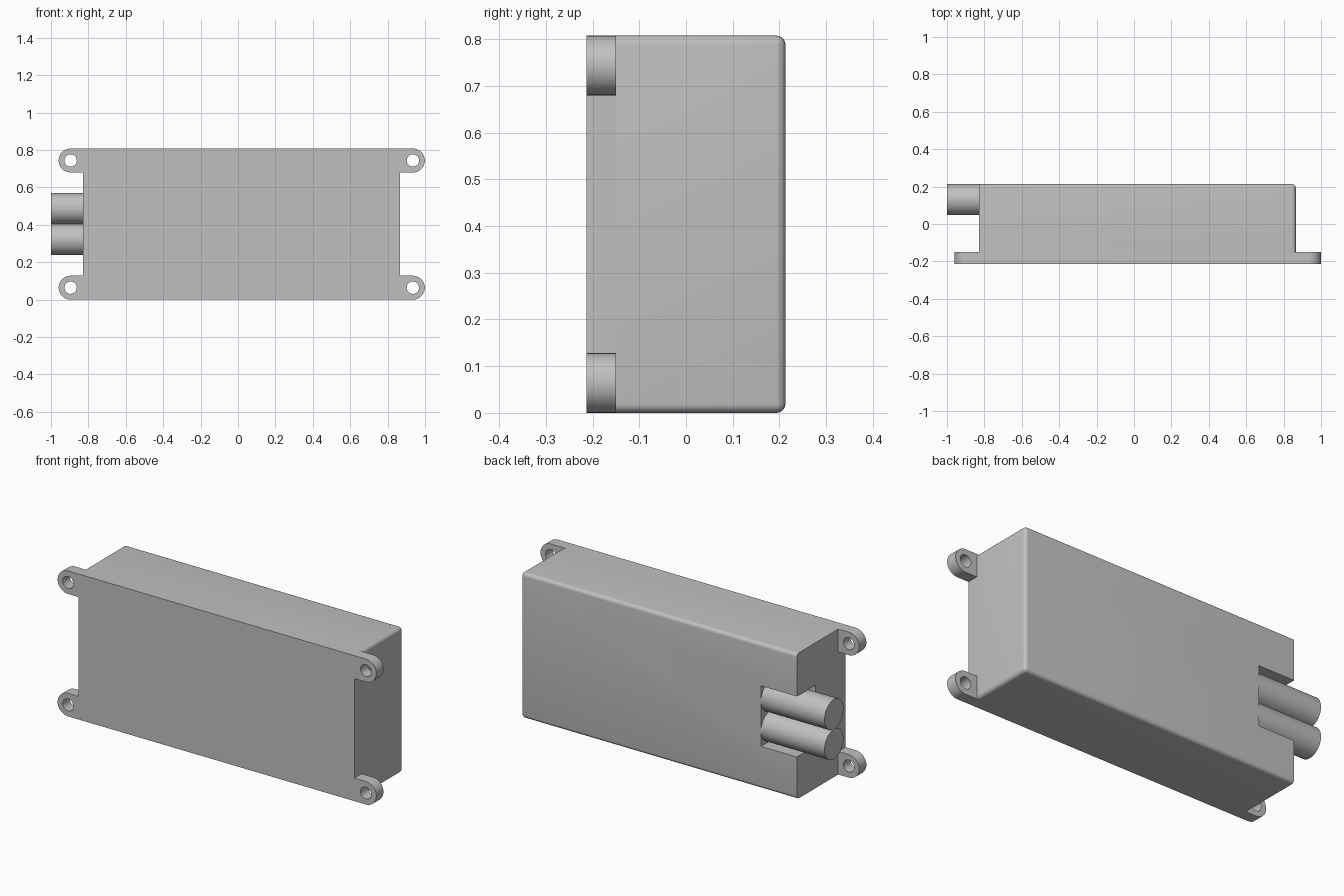
import bpy, bmesh, math
from mathutils import Matrix, Vector

cube = bpy.data.objects.get("Cube")
if cube:
    bpy.data.objects.remove(cube, do_unlink=True)

GREY = (0.53, 0.53, 0.53, 1)
mat = bpy.data.materials.new("light grey")
mat.use_nodes = True
mat.diffuse_color = GREY
mat.node_tree.nodes["Principled BSDF"].inputs["Base Color"].default_value = GREY

# Main dimensions
LEFT, RIGHT = -0.83, 0.865
FRONT, PLATE_BACK, BACK = -0.213, -0.15, 0.213
HEIGHT = 0.808
TAB_R, HOLE_R = 0.064, 0.033
TABS_X = (-0.895, 0.935)
CABLE_R = 0.083
NOTCH_X = -0.61
MID_Z = HEIGHT / 2


def finish(name, bm):
    bmesh.ops.recalc_face_normals(bm, faces=bm.faces)
    mesh = bpy.data.meshes.new(name)
    bm.to_mesh(mesh)
    bm.free()
    mesh.materials.append(mat)
    obj = bpy.data.objects.new(name, mesh)
    bpy.context.collection.objects.link(obj)
    return obj


def select(obj):
    bpy.ops.object.select_all(action="DESELECT")
    obj.select_set(True)
    bpy.context.view_layer.objects.active = obj


def box(x0, x1, y0, y1, z0, z1):
    bm = bmesh.new()
    size = Matrix.Diagonal((x1 - x0, y1 - y0, z1 - z0, 1))
    place = Matrix.Translation(((x0 + x1) / 2, (y0 + y1) / 2, (z0 + z1) / 2))
    bmesh.ops.create_cube(bm, size=1, matrix=place @ size)
    return bm


def cylinder(centre, radius, depth, axis):
    bm = bmesh.new()
    turn = Vector((0, 0, 1)).rotation_difference(Vector(axis)).to_matrix().to_4x4()
    bmesh.ops.create_cone(bm, cap_ends=True, segments=48, radius1=radius, radius2=radius,
                          depth=depth, matrix=Matrix.Translation(centre) @ turn)
    return bm


def cut(obj, cutter):
    cutter.hide_render = True
    mod = obj.modifiers.new("cut", "BOOLEAN")
    mod.operation = "DIFFERENCE"
    mod.solver = "EXACT"
    mod.object = cutter
    select(obj)
    bpy.ops.object.modifier_apply(modifier=mod.name)
    bpy.data.objects.remove(cutter, do_unlink=True)


def smooth(obj):
    select(obj)
    bpy.ops.object.shade_smooth_by_angle(angle=math.radians(35))


# Mounting plate: outline with a round-ended tab at each corner
def tab_arc(cx, cz, start):
    return [(cx + TAB_R * math.cos(a), cz + TAB_R * math.sin(a))
            for a in (start + math.pi * i / 20 for i in range(21))]


low, high = TAB_R, HEIGHT - TAB_R
down, up = -math.pi / 2, math.pi / 2
outline = tab_arc(TABS_X[1], low, down)
outline += [(RIGHT, 2 * TAB_R), (RIGHT, HEIGHT - 2 * TAB_R)]
outline += tab_arc(TABS_X[1], high, down) + tab_arc(TABS_X[0], high, up)
outline += [(LEFT, HEIGHT - 2 * TAB_R), (LEFT, 2 * TAB_R)]
outline += tab_arc(TABS_X[0], low, up)
bm = bmesh.new()
face = bm.faces.new([bm.verts.new((x, FRONT, z)) for x, z in outline])
grown = bmesh.ops.extrude_face_region(bm, geom=[face])["geom"]
bmesh.ops.translate(bm, vec=(0, PLATE_BACK - FRONT, 0),
                    verts=[v for v in grown if isinstance(v, bmesh.types.BMVert)])
plate = finish("mounting_plate", bm)

# Screw holes
for x in TABS_X:
    for z in (low, high):
        cut(plate, finish("hole_cutter", cylinder((x, PLATE_BACK, z), HOLE_R, 0.4, (0, 1, 0))))
smooth(plate)

# Housing: rounded at the back and the plain end, sharp at the cable end
bm = box(LEFT, RIGHT, PLATE_BACK, BACK, 0, HEIGHT)


def is_rounded(edge):
    mid = (edge.verts[0].co + edge.verts[1].co) / 2
    outer = [mid.y > BACK - 0.01, mid.x > RIGHT - 0.01, abs(mid.z - MID_Z) > MID_Z - 0.01]
    return sum(outer) == 2 and mid.x > LEFT + 0.01 and mid.y > PLATE_BACK + 0.01


bmesh.ops.bevel(bm, geom=[e for e in bm.edges if is_rounded(e)], offset=0.02,
                segments=5, profile=0.5, affect="EDGES")
housing = finish("housing", bm)

# Cable notch in the rear corner
cut(housing, finish("notch_cutter", box(LEFT - 0.1, NOTCH_X, BACK - 2 * CABLE_R, BACK + 0.1,
                                        MID_Z - 2 * CABLE_R - 0.002, MID_Z + 2 * CABLE_R + 0.002)))
smooth(housing)

# Pair of cables
for name, side in (("lower_cable", -1), ("upper_cable", 1)):
    centre = ((NOTCH_X - 1) / 2, BACK - CABLE_R, MID_Z + side * CABLE_R)
    smooth(finish(name, cylinder(centre, CABLE_R, NOTCH_X + 1, (1, 0, 0))))
